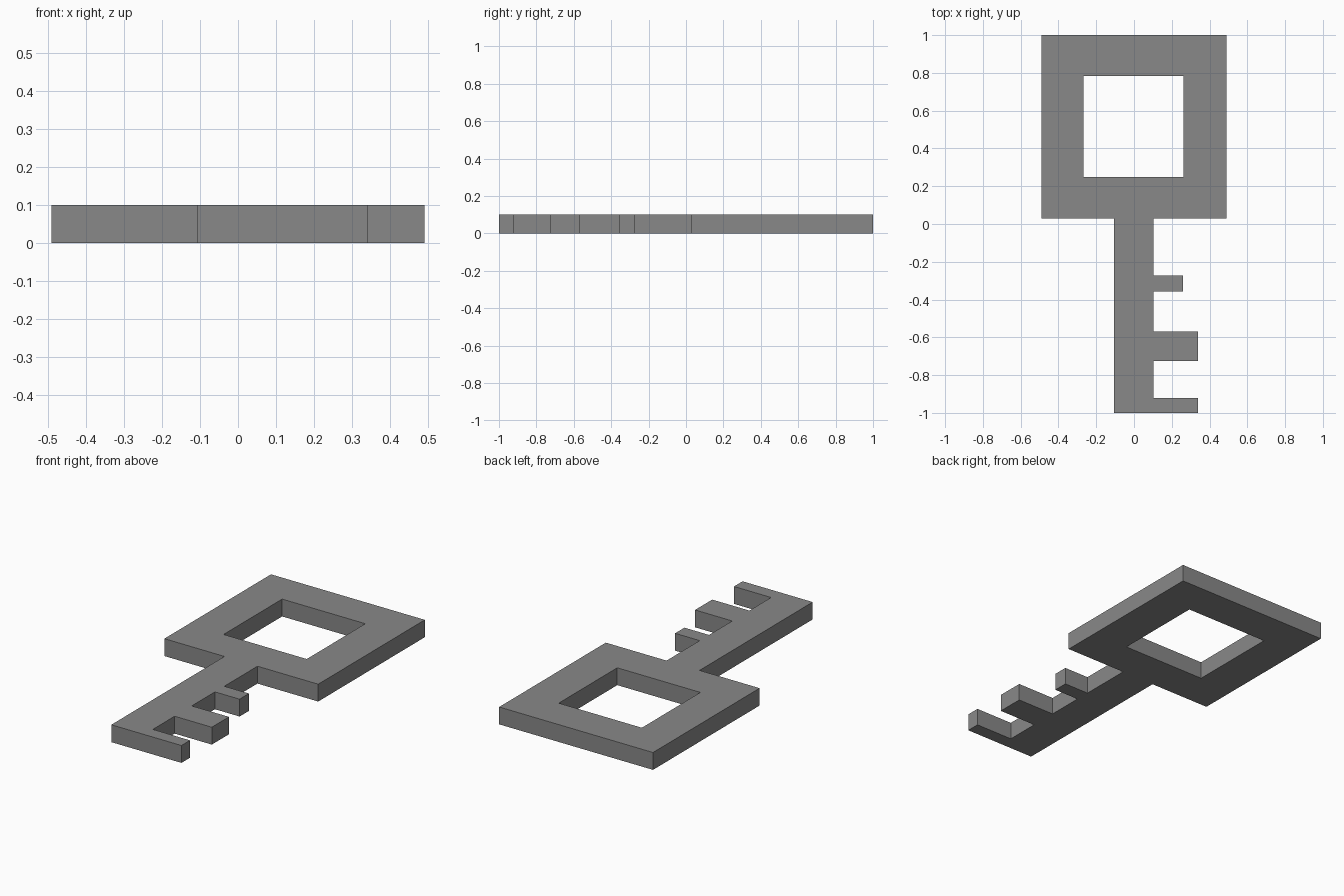
import bpy, bmesh

if "Cube" in bpy.data.objects:
    bpy.data.objects.remove(bpy.data.objects["Cube"])

THICK = 0.10

steel = bpy.data.materials.new("grey metal")
steel.diffuse_color = (0.25, 0.25, 0.25, 1)
steel.use_nodes = True
steel.node_tree.nodes["Principled BSDF"].inputs["Base Color"].default_value = steel.diffuse_color

# teeth on the right side of the shaft: (bottom y, top y, tip x)
SHAFT_L, SHAFT_R = -0.107, 0.103
teeth = [(-1.0, -0.922, 0.34), (-0.724, -0.568, 0.34), (-0.357, -0.272, 0.26)]

# outline: shaft end, teeth going up, then around the square bow
outline = [(SHAFT_L, -1.0)]
for low, high, tip in teeth:
    if low > -1.0:
        outline.append((SHAFT_R, low))
    outline += [(tip, low), (tip, high), (SHAFT_R, high)]
outline += [(SHAFT_R, 0.03), (0.49, 0.03), (0.49, 1.0),
            (-0.49, 1.0), (-0.49, 0.03), (SHAFT_L, 0.03)]

# square opening in the bow
hole = [(-0.267, 0.25), (0.263, 0.25), (0.263, 0.783), (-0.267, 0.783)]


def add_loop(bm, points):
    verts = [bm.verts.new((x, y, 0)) for x, y in points]
    return [bm.edges.new((v, verts[(i + 1) % len(verts)])) for i, v in enumerate(verts)]


# fill the profile and extrude it to a plate
bm = bmesh.new()
edges = add_loop(bm, outline) + add_loop(bm, hole)
bmesh.ops.triangle_fill(bm, edges=edges, use_beauty=True, normal=(0, 0, 1))
result = bmesh.ops.extrude_face_region(bm, geom=bm.faces[:], use_keep_orig=True)
top = [g for g in result["geom"] if isinstance(g, bmesh.types.BMVert)]
bmesh.ops.translate(bm, verts=top, vec=(0, 0, THICK))
bmesh.ops.recalc_face_normals(bm, faces=bm.faces[:])

mesh = bpy.data.meshes.new("key")
bm.to_mesh(mesh)
bm.free()
mesh.materials.append(steel)
key = bpy.data.objects.new("key", mesh)
bpy.context.collection.objects.link(key)
